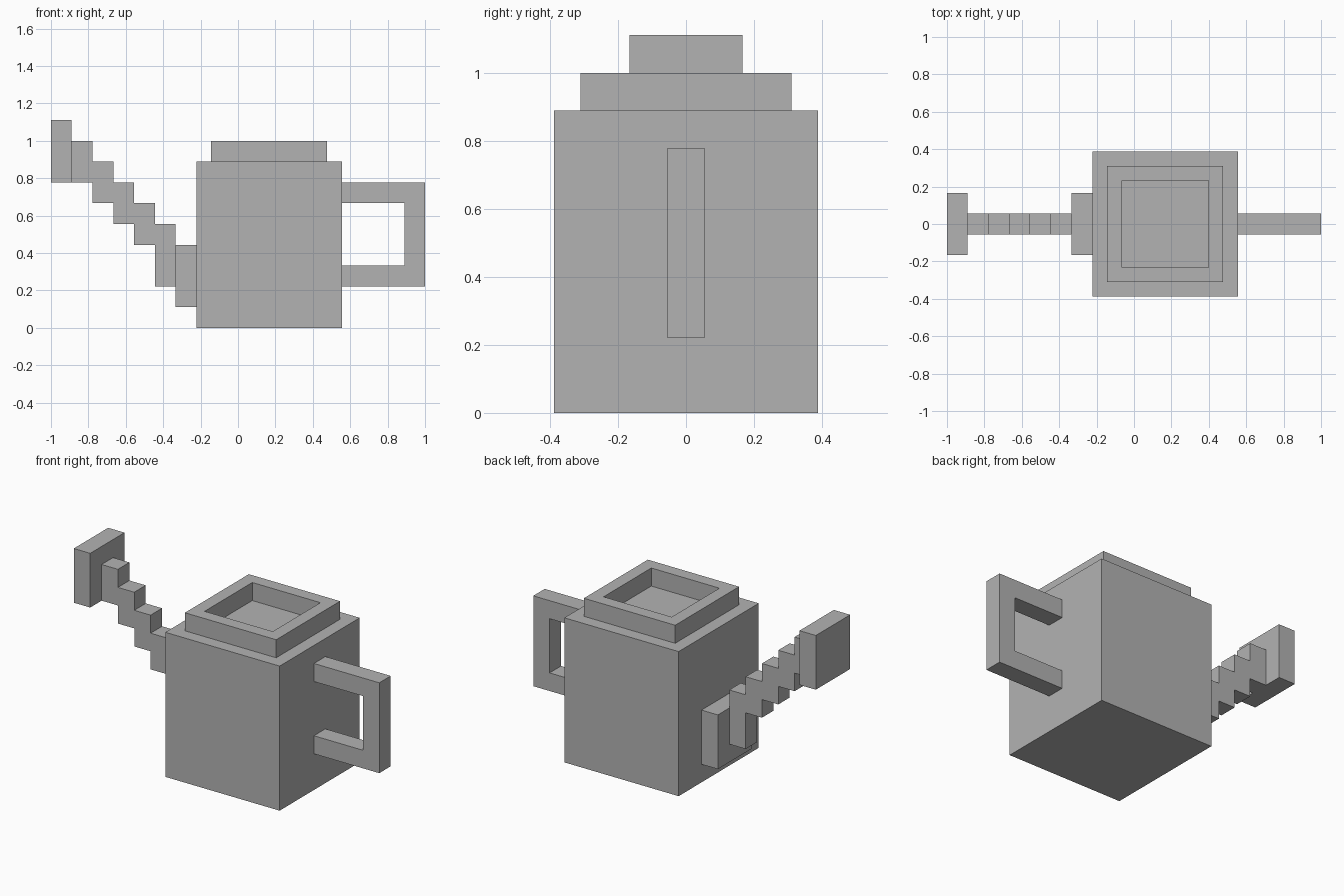
import bpy
import bmesh
from mathutils import Matrix, Vector

cube = bpy.data.objects.get("Cube")
if cube:
    bpy.data.objects.remove(cube, do_unlink=True)

U = 1 / 9  # one block

grey = bpy.data.materials.new("plain_grey")
grey.use_nodes = True
grey.diffuse_color = (0.45, 0.45, 0.45, 1)
grey.node_tree.nodes["Principled BSDF"].inputs["Base Color"].default_value = grey.diffuse_color


def finish(name, bm):
    """Scale block units to scene size and link the object."""
    bmesh.ops.scale(bm, vec=(U, U, U), verts=bm.verts)
    bmesh.ops.recalc_face_normals(bm, faces=bm.faces)
    mesh = bpy.data.meshes.new(name)
    bm.to_mesh(mesh)
    bm.free()
    mesh.materials.append(grey)
    obj = bpy.data.objects.new(name, mesh)
    bpy.context.collection.objects.link(obj)
    return obj


def block(x0, x1, z0, z1, depth):
    """A box centred on y = 0, in block units."""
    bm = bmesh.new()
    centre = Vector(((x0 + x1) / 2, 0, (z0 + z1) / 2))
    size = Vector((x1 - x0, depth, z1 - z0))
    bmesh.ops.create_cube(bm, size=1, matrix=Matrix.LocRotScale(centre, None, size))
    return bm


def inset_and_move(bm, face, rise):
    """Inset a face by one block, then raise or sink it with straight walls."""
    bmesh.ops.inset_region(bm, faces=[face], thickness=1)
    result = bmesh.ops.extrude_face_region(bm, geom=[face])
    bmesh.ops.delete(bm, geom=[face], context='FACES_ONLY')
    top = next(g for g in result["geom"] if isinstance(g, bmesh.types.BMFace))
    bmesh.ops.translate(bm, vec=(0, 0, rise), verts=top.verts)
    return top


# Body with a raised rim and a sunken square opening
bm = block(-2, 5, 0, 8, 7)
bm.normal_update()
top = max(bm.faces, key=lambda f: f.calc_center_median().z)
top = inset_and_move(bm, top, 1)
bm.normal_update()
inset_and_move(bm, top, -1)
finish("body", bm)

# Stepped spout: bottom and top of each block, going outward
steps = [(2, 5), (4, 6), (5, 7), (6, 8), (7, 9)]
for i, (low, high) in enumerate(steps):
    finish(f"spout_step_{i + 1}", block(-4 - i, -3 - i, low, high, 1))
finish("spout_base", block(-3, -2, 1, 4, 3))
finish("spout_head", block(-9, -8, 7, 10, 3))

# Handle: a square loop profile extruded through its thickness
profile = [(5, 2), (9, 2), (9, 7), (5, 7), (5, 6), (8, 6), (8, 3), (5, 3)]
bm = bmesh.new()
side = bm.faces.new([bm.verts.new((x, -0.5, z)) for x, z in profile])
result = bmesh.ops.extrude_face_region(bm, geom=[side], use_keep_orig=True)
moved = [g for g in result["geom"] if isinstance(g, bmesh.types.BMVert)]
bmesh.ops.translate(bm, vec=(0, 1, 0), verts=moved)
finish("handle", bm)
